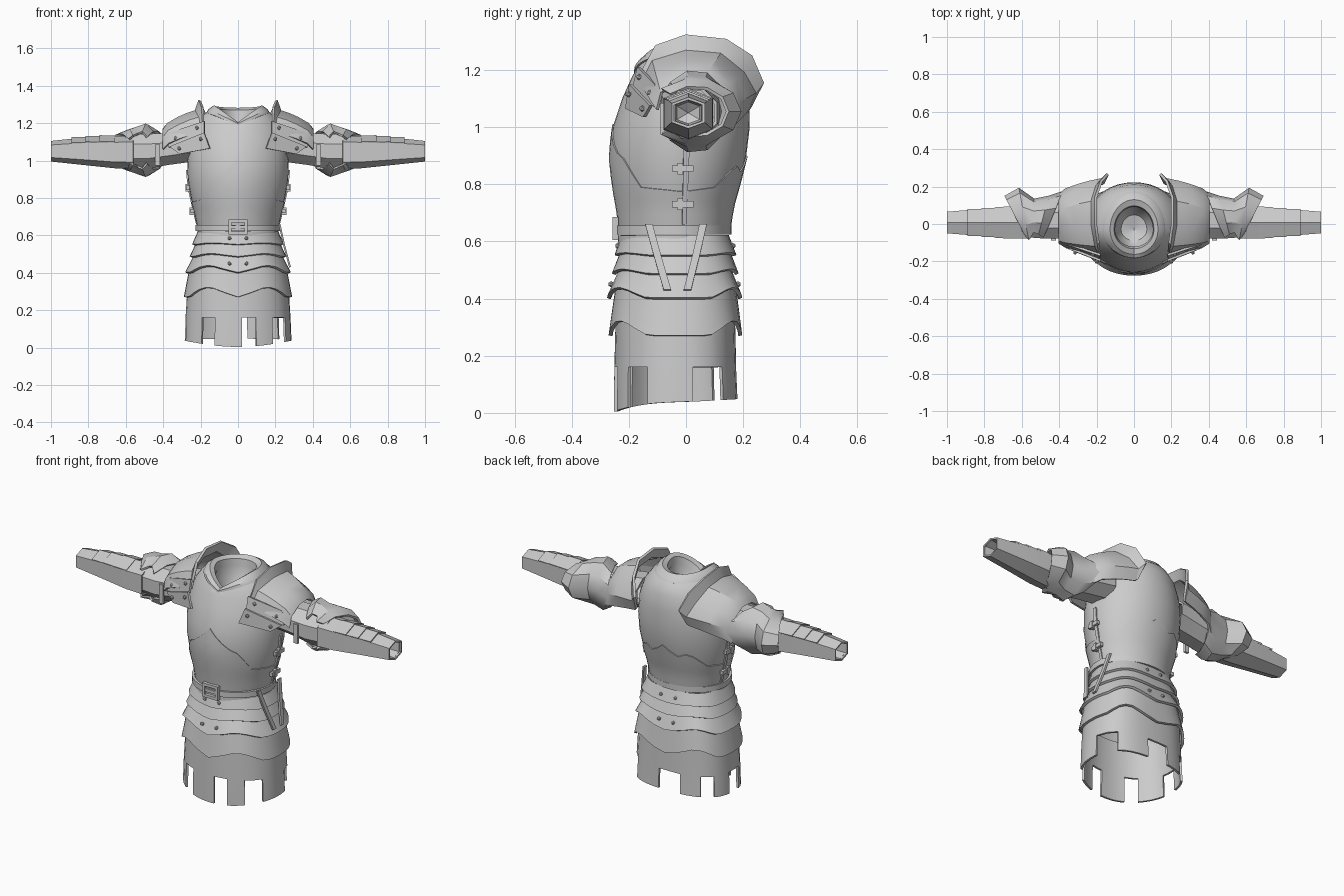
import bpy, bmesh, math
from mathutils import Vector

if "Cube" in bpy.data.objects:
    bpy.data.objects.remove(bpy.data.objects["Cube"])

steel = bpy.data.materials.new("grey_steel")
steel.use_nodes = True
steel.diffuse_color = (0.6, 0.6, 0.6, 1)
steel.node_tree.nodes["Principled BSDF"].inputs["Base Color"].default_value = (0.6, 0.6, 0.6, 1)
parts = []
CY = -0.03


def finish(name, bm, thick=0.0, mirror=False):
    bmesh.ops.recalc_face_normals(bm, faces=bm.faces)
    me = bpy.data.meshes.new(name)
    bm.to_mesh(me)
    bm.free()
    ob = bpy.data.objects.new(name, me)
    bpy.context.collection.objects.link(ob)
    me.materials.append(steel)
    if thick:
        s = ob.modifiers.new("thickness", 'SOLIDIFY')
        s.thickness, s.offset = thick, 0
    if mirror:
        ob.modifiers.new("mirror", 'MIRROR')
    parts.append(ob)


def loft(name, rows, closed=False, thick=0.012, mirror=False, skip=None):
    bm = bmesh.new()
    grid = [[bm.verts.new(p) for p in row] for row in rows]
    n = len(rows[0])
    for i in range(len(grid) - 1):
        for j in range(n if closed else n - 1):
            if skip and skip(i, j):
                continue
            k = (j + 1) % n
            bm.faces.new((grid[i][j], grid[i][k], grid[i + 1][k], grid[i + 1][j]))
    loose = [v for v in bm.verts if not v.link_faces]
    bmesh.ops.delete(bm, geom=loose, context='VERTS')
    finish(name, bm, thick, mirror)


def box(name, centre, size, mirror=False):
    bm = bmesh.new()
    bmesh.ops.create_cube(bm, size=1)
    bmesh.ops.scale(bm, vec=size, verts=bm.verts)
    bmesh.ops.translate(bm, vec=centre, verts=bm.verts)
    finish(name, bm, 0, mirror)


def rivets(name, places):
    bm = bmesh.new()
    for p in places:
        made = bmesh.ops.create_icosphere(bm, subdivisions=1, radius=0.011)
        bmesh.ops.translate(bm, vec=p, verts=made["verts"])
    finish(name, bm, 0, True)


def table(keys, v):
    """Piecewise linear lookup; each key is (position, value, ...)."""
    if v <= keys[0][0]:
        return keys[0][1:]
    for a, b in zip(keys, keys[1:]):
        if v <= b[0]:
            f = (v - a[0]) / (b[0] - a[0])
            return tuple(p + (q - p) * f for p, q in zip(a[1:], b[1:]))
    return keys[-1][1:]


def body_point(t, rx, front, back, z, dip=0.0, power=(1, 1)):
    """Point on a ring; dip lowers the front into a V, power squares front and back."""
    c, s = math.cos(t), math.sin(t)
    p = power[0] if s < 0 else power[1]
    drop = dip * (1 - abs(c)) if s < 0 else 0.15 * dip * s
    c, s = (math.copysign(abs(v) ** p, v) for v in (c, s))
    y = CY + s * ((CY - front) if s < 0 else (back - CY))
    return (rx * c, y, z - drop)


SEG = 40
around = [math.tau * i / SEG for i in range(SEG)]
ROUND, SQUARE = (1.1, 0.97), (0.95, 0.76)

# Cuirass: height, half width, front, back, neck dip
chest = [(0.64, 0.205, -0.225, 0.145, 0), (0.72, 0.222, -0.235, 0.157, 0),
         (0.80, 0.245, -0.25, 0.18, 0), (0.90, 0.262, -0.26, 0.205, 0),
         (1.0, 0.265, -0.25, 0.217, 0), (1.1, 0.255, -0.217, 0.215, 0),
         (1.18, 0.225, -0.185, 0.205, 0.01), (1.24, 0.18, -0.172, 0.18, 0.05),
         (1.27, 0.145, -0.165, 0.15, 0.08)]


def chest_point(t, z, off=0.0):
    rx, f, b, dip = table(chest, z)
    return body_point(t, rx + off, f - off, b + off, z, dip, ROUND)


loft("cuirass", [[chest_point(t, k[0]) for t in around] for k in chest], True)

# Lower breastplate with a pointed upper edge
edge = [(0, 1.01), (16, 0.945), (30, 0.9), (36, 0.89), (54, 0.79), (95, 0.775),
        (126, 0.79), (150, 0.87), (164, 0.84), (180, 0.9)]


def plate_top(t):
    from_front = math.degrees(math.acos(max(-1, min(1, -math.sin(t)))))
    return table(edge, from_front)[0]


loft("lower_breastplate",
     [[chest_point(t, 0.65 + (plate_top(t) - 0.65) * i / 6, 0.006) for t in around]
      for i in range(7)], True, 0.01)

# Neck collar and the lining that closes the neck
collar = [(0.165, -0.178, 0.17, 1.255, 0.065), (0.155, -0.178, 0.16, 1.272, 0.075),
          (0.128, -0.162, 0.13, 1.292, 0.09), (0.11, -0.135, 0.10, 1.28, 0.085),
          (0.105, -0.125, 0.095, 1.24, 0.07)]
loft("neck_collar", [[body_point(t, *k) for t in around] for k in collar], True, 0.008)
lining = [(0.108, -0.13, 0.098, 1.25, 0.075), (0.1, -0.12, 0.09, 1.18, 0.03),
          (0.07, -0.09, 0.05, 1.12, 0), (0.004, -0.034, -0.026, 1.1, 0)]
loft("neck_lining", [[body_point(t, *k) for t in around] for k in lining], True, 0.004)

# Belt and buckle
for name, z, h, off in (("belt", 0.64, 0.032, 0.014), ("belt_lower_roll", 0.61, 0.02, 0.006)):
    loft(name, [[body_point(t, 0.207 + off, -0.225 - off, 0.138 + off, z + d) for t in around]
                for d in (-h / 2, h / 2)], True, 0.014)
for sx in (-1, 1):
    box("buckle_side", (sx * 0.042, -0.247, 0.645), (0.016, 0.02, 0.08))
for z in (0.613, 0.677):
    box("buckle_bar", (0, -0.247, z), (0.1, 0.02, 0.016))
box("buckle_tongue", (0, -0.247, 0.645), (0.07, 0.012, 0.018))


# Overlapping waist plates with a waved lower edge
def wave(t):
    d = math.degrees(math.acos(min(1, abs(math.cos(t)))))
    return table([(25, 0.0), (50, 1.0), (62, 1.0), (90, 0.0)], d)[0]


tiers = [("waist_plate_top", (0.208, -0.222, 0.143, 0.62), (0.239, -0.243, 0.17, 0.55), 0.008),
         ("waist_plate_upper", (0.212, -0.22, 0.145, 0.57), (0.252, -0.253, 0.178, 0.485), 0.015),
         ("waist_plate_middle", (0.215, -0.22, 0.145, 0.52), (0.276, -0.27, 0.19, 0.40), 0.035),
         ("waist_plate_bottom", (0.25, -0.24, 0.168, 0.44), (0.283, -0.264, 0.19, 0.27), 0.05)]
for name, top, bottom, amp in tiers:
    rows = []
    for f in (0, 0.5, 0.88, 1):
        k = [a + (b - a) * f for a, b in zip(top, bottom)]
        rows.append([body_point(t, k[0], k[1], k[2], k[3] + amp * wave(t) * f, 0, SQUARE)
                     for t in around])
    loft(name, rows, True, 0.014)

# Skirt with square notches
notches = [(-132, -115), (-86, -71), (-50, -27), (10, 44), (84, 102), (128, 148), (174, 192)]
angles = []
for (a, b), (c, _) in zip(notches, notches[1:] + [(228, 0)]):
    angles += [a, (a + b) / 2] + [b + (c - b) * i / 4 for i in range(4)]
mids = [(a + b) / 2 for a, b in zip(angles, angles[1:] + [228])]
ts = [math.radians(a) for a in angles]
skirt = [[body_point(t, 0.262, -0.24, 0.165, 0.36, 0, SQUARE) for t in ts],
         [body_point(t, 0.275, -0.245, 0.17, 0.16, 0, SQUARE) for t in ts],
         [body_point(t, 0.28, -0.247, 0.175, 0.038 + 0.01 * math.sin(t)
                     - 0.024 * max(0, -math.sin(t)) ** 3, 0, SQUARE) for t in ts]]
loft("notched_skirt", skirt, True, 0.012,
     skip=lambda i, j: i == 1 and any(a < mids[j] < b for a, b in notches))

# Rivets at the front and back of the waist plates
rivets("waist_rivets", [(0.045, y, z) for y, z in
                        ((-0.238, 0.585), (-0.262, 0.45), (0.163, 0.585), (0.182, 0.45))])

# Hanging side straps
for name, ys in (("front_strap", (-0.13, -0.1, -0.065)), ("rear_strap", (0.06, 0.035, 0.005))):
    loft(name, [[(x, y + d, z) for d in (-0.013, 0.013)]
                for x, y, z in zip((0.222, 0.246, 0.278), ys, (0.66, 0.55, 0.43))], thick=0.01)

# Side seam and fastening straps
loft("side_seam", [[chest_point(t, z, 0.012) for t in (0.08, 0.16)]
                   for z in (0.66, 0.75, 0.85, 0.95)], thick=0.008, mirror=True)
for x, z in ((0.269, 0.855), (0.245, 0.73)):
    box("side_fastener", (x, -0.012, z), (0.018, 0.075, 0.022), True)
    box("side_fastener_clasp", (x, -0.02, z), (0.026, 0.02, 0.04), True)

# Shoulder guard, from the neck side out to the arm
inner = [Vector(p) for p in ((0.19, -0.155, 1.15), (0.205, -0.115, 1.23), (0.225, 0, 1.265),
                             (0.225, 0.12, 1.255), (0.20, 0.20, 1.19), (0.17, 0.24, 1.12),
                             (0.17, 0.215, 1.06))]
outer = [Vector(p) for p in ((0.40, -0.10, 1.06), (0.40, -0.085, 1.12), (0.40, -0.02, 1.16),
                             (0.40, 0.06, 1.165), (0.40, 0.12, 1.13), (0.40, 0.155, 1.07),
                             (0.40, 0.15, 0.99))]
rows = []
for u, w in ((0, 0), (0.28, 0.16), (0.55, 0.36), (0.85, 0.65), (1, 1)):
    rows.append([(a.x + (b.x - a.x) * u, a.y + (b.y - a.y) * w, a.z + (b.z - a.z) * w)
                 for a, b in zip(inner, outer)])
loft("shoulder_guard", rows, mirror=True)

# Raised flange on the shoulder guard
crest = [(0.185, -0.15, 1.2), (0.19, -0.105, 1.285), (0.205, 0, 1.322), (0.205, 0.14, 1.307),
         (0.175, 0.228, 1.25), (0.14, 0.268, 1.155), (0.16, 0.222, 1.07)]
loft("shoulder_flange", [inner, crest], thick=0.014, mirror=True)

# Layered plates at the front of the shoulder
loft("shoulder_front_plate", [[(0.18, -0.165, 1.21), (0.36, -0.105, 1.15)],
                              [(0.18, -0.182, 1.14), (0.37, -0.108, 1.07)]], mirror=True)
loft("shoulder_lower_plate", [[(0.18, -0.194, 1.15), (0.365, -0.122, 1.075)],
                              [(0.15, -0.208, 1.065), (0.31, -0.145, 1.035)]], mirror=True)
rivets("shoulder_rivets", [(0.22, -0.164, 1.175), (0.335, -0.125, 1.12),
                           (0.20, -0.202, 1.115), (0.315, -0.153, 1.065)])


# Arms: a ring around the arm axis
def arm_ring(x, cy, cz, ry, rz, degrees):
    return [(x, cy + ry * math.cos(math.radians(a)), cz + rz * math.sin(math.radians(a)))
            for a in degrees]


octo = [22.5 + 45 * i for i in range(8)]
loft("upper_arm", [arm_ring(x, 0.02, cz, ry, rz, octo) for x, cz, ry, rz in
                   ((0.23, 1.08, 0.11, 0.085), (0.38, 1.06, 0.1, 0.085),
                    (0.48, 1.05, 0.1, 0.095), (0.60, 1.05, 0.09, 0.09))], True, mirror=True)

hexa = (38, 90, 142, 218, 270, 322)
forearm = [(0.56, 0.105, 0.084, 1.045), (0.66, 0.102, 0.081, 1.045),
           (0.85, 0.083, 0.066, 1.05), (1.0, 0.068, 0.05, 1.05)]
loft("forearm", [arm_ring(x, 0.008, cz, ry, rz, hexa) for x, ry, rz, cz in forearm],
     True, 0.01, True)
loft("cuff_lining", [arm_ring(x, 0.008, 1.05, r * 1.3, r, hexa) for x, r in
                     ((0.99, 0.047), (0.93, 0.04), (0.9, 0.002))], True, 0.004, True)

# Overlapping plates on top of the forearm
for i in range(3):
    a = 0.66 + 0.075 * i
    rows = []
    for x, off in ((a, 0.004), (a + 0.08, 0.01)):
        ry, rz, cz = table(forearm, x)
        rows.append(arm_ring(x, 0.008, cz, ry + off, rz + off, hexa[:3]))
    loft("forearm_plate", rows, thick=0.008, mirror=True)

# Elbow guard: a flared shell, wide at the back and open to the front
rows = []
for u, ry, rz in ((0, 0.14, 0.10), (0.25, 0.115, 0.14), (0.5, 0.1, 0.125),
                  (0.76, 0.158, 0.11), (1, 0.115, 0.085)):
    row = []
    for i in range(9):
        a = 136 - 34 * i
        spread = 0.06 + 0.125 * (1 + math.cos(math.radians(a)))
        row += arm_ring(0.535 + (u - 0.5) * spread, 0.03, 1.055, ry, rz, [a])
    rows.append(row)
loft("elbow_guard", rows, mirror=True)
box("elbow_strap", (0.43, -0.082, 1.03), (0.025, 0.014, 0.11), True)

# Bake modifiers and shade
bpy.ops.object.select_all(action='DESELECT')
for ob in parts:
    ob.select_set(True)
bpy.context.view_layer.objects.active = parts[0]
bpy.ops.object.convert(target='MESH')
bpy.ops.object.shade_smooth_by_angle(angle=math.radians(32))
